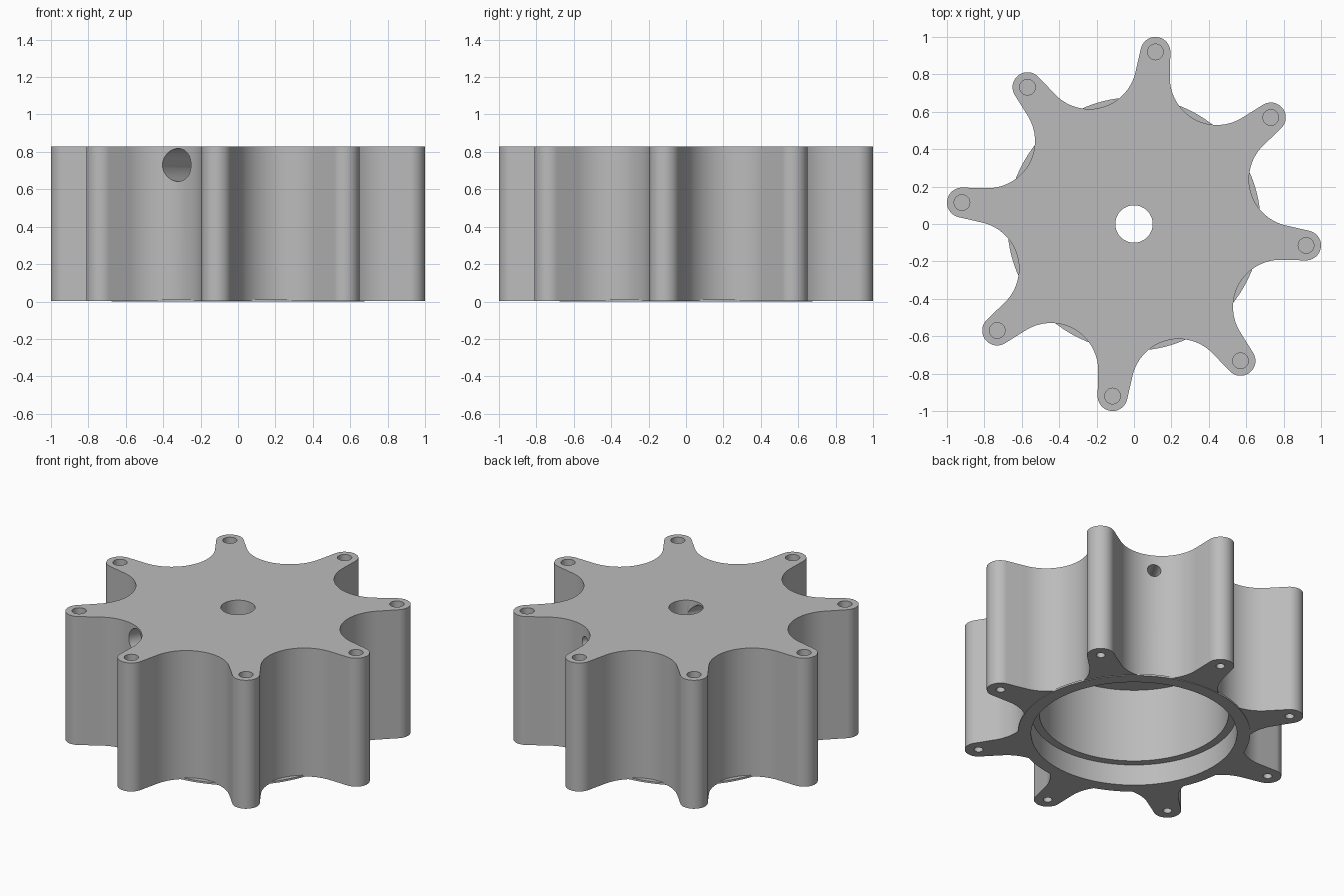
import bpy, bmesh, math
from math import cos, sin, pi, radians
from mathutils import Matrix, Vector

if "Cube" in bpy.data.objects:
    bpy.data.objects.remove(bpy.data.objects["Cube"], do_unlink=True)

ARMS = 8
STEP = 2 * pi / ARMS
PHASE = radians(-7.1)          # direction of the first arm
TIP_DIST, TIP_R = 0.927, 0.08
VALLEY_DIST, VALLEY_R = 0.90, 0.253
BOTTOM, TOP = 0.004, 0.83
BORE_AXIS = PHASE + 5.5 * STEP  # valley holding the wide side bore

grey = bpy.data.materials.new("plain grey")
grey.use_nodes = True
grey.diffuse_color = (0.5, 0.5, 0.5, 1)
grey.node_tree.nodes["Principled BSDF"].inputs["Base Color"].default_value = (0.5, 0.5, 0.5, 1)


def make_object(name, bm):
    bmesh.ops.recalc_face_normals(bm, faces=bm.faces)
    mesh = bpy.data.meshes.new(name)
    bm.to_mesh(mesh)
    bm.free()
    mesh.materials.append(grey)
    obj = bpy.data.objects.new(name, mesh)
    bpy.context.collection.objects.link(obj)
    return obj


def cylinder(name, radius, start, end, segments=48):
    """Round rod between two points."""
    start, end = Vector(start), Vector(end)
    axis = end - start
    place = Matrix.Translation((start + end) / 2) @ axis.to_track_quat("Z", "Y").to_matrix().to_4x4()
    bm = bmesh.new()
    bmesh.ops.create_cone(bm, cap_ends=True, segments=segments, radius1=radius,
                          radius2=radius, depth=axis.length, matrix=place)
    return make_object(name, bm)


def combine(target, tool, operation):
    tool.hide_render = True
    mod = target.modifiers.new("combine", "BOOLEAN")
    mod.operation, mod.solver, mod.object = operation, "EXACT", tool
    bpy.context.view_layer.objects.active = target
    bpy.ops.object.modifier_apply(modifier=mod.name)
    bpy.data.objects.remove(tool, do_unlink=True)


def arc(center, radius, a0, a1, count):
    return [center + radius * Vector((cos(a), sin(a)))
            for a in (a0 + (a1 - a0) * i / count for i in range(count + 1))]


# Star outline: rounded tips joined to scooped valleys by tangent lines
tip = Vector((TIP_DIST, 0))
valley = VALLEY_DIST * Vector((cos(STEP / 2), sin(STEP / 2)))
gap = valley - tip
tangent = math.atan2(gap.y, gap.x) - math.acos((TIP_R + VALLEY_R) / gap.length)
unit = arc(tip, TIP_R, -tangent, tangent, 20)
unit += arc(valley, VALLEY_R, tangent + pi, pi + STEP - tangent, 28)

bm = bmesh.new()
outline = []
for k in range(ARMS):
    turn = Matrix.Rotation(PHASE + k * STEP, 2)
    outline += [bm.verts.new((*(turn @ p), BOTTOM)) for p in unit]
face = bm.faces.new(outline)
new = bmesh.ops.extrude_face_region(bm, geom=[face])["geom"]
bmesh.ops.translate(bm, vec=(0, 0, TOP - BOTTOM),
                    verts=[v for v in new if isinstance(v, bmesh.types.BMVert)])
body = make_object("star_housing", bm)

# Thin rim on the underside, showing slightly in the valleys
combine(body, cylinder("rim", 0.677, (0, 0, 0), (0, 0, 0.012), 128), "UNION")

# Underside recess, main chamber and centre shaft hole
for radius, low, high, segs in ((0.60, -0.1, 0.135, 128), (0.552, -0.1, 0.61, 128),
                                (0.10, 0.5, 1, 48)):
    combine(body, cylinder("bore", radius, (0, 0, low), (0, 0, high), segs), "DIFFERENCE")

# Side bores on one axis: wide on one side, narrow on the other
for radius, reach in ((0.088, 1), (0.04, -1)):
    far = (reach * cos(BORE_AXIS), reach * sin(BORE_AXIS), 0.73)
    combine(body, cylinder("side_bore", radius, (0, 0, 0.73), far), "DIFFERENCE")

# Blind screw holes in both ends of each arm
for k in range(ARMS):
    a = PHASE + k * STEP
    x, y = TIP_DIST * cos(a), TIP_DIST * sin(a)
    for radius, low, high in ((0.042, TOP - 0.2, 1), (0.026, -0.1, 0.2)):
        combine(body, cylinder("screw_hole", radius, (x, y, low), (x, y, high), 32), "DIFFERENCE")

# Smooth walls, crisp edges
bpy.ops.object.select_all(action="DESELECT")
body.select_set(True)
bpy.context.view_layer.objects.active = body
bpy.ops.object.shade_smooth_by_angle(angle=radians(30))
